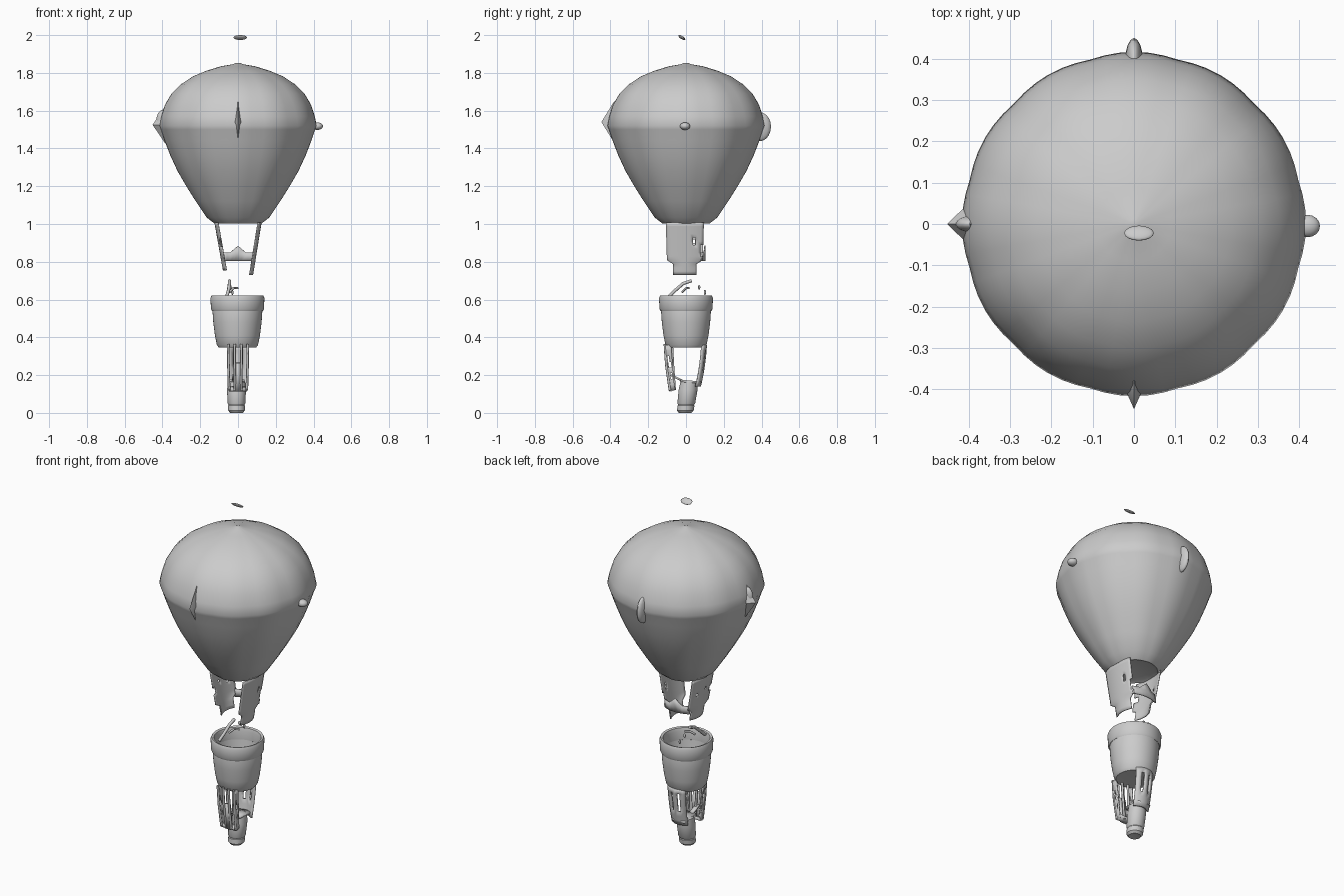
import bpy, bmesh
from math import sin, cos, pi, radians

if "Cube" in bpy.data.objects:
    bpy.data.objects.remove(bpy.data.objects["Cube"])


def finish(bm, name, thick=0, angle=35):
    bmesh.ops.remove_doubles(bm, verts=bm.verts, dist=1e-5)
    bmesh.ops.recalc_face_normals(bm, faces=bm.faces)
    me = bpy.data.meshes.new(name)
    bm.to_mesh(me)
    bm.free()
    ob = bpy.data.objects.new(name, me)
    bpy.context.collection.objects.link(ob)
    if thick:
        m = ob.modifiers.new("thickness", 'SOLIDIFY')
        m.thickness, m.offset = thick, 0
    bpy.ops.object.select_all(action='DESELECT')
    ob.select_set(True)
    bpy.context.view_layer.objects.active = ob
    bpy.ops.object.shade_smooth_by_angle(angle=radians(angle))
    return ob


def lathe(name, profile, segs=48, gore=0, cx=0, cy=0, lean=0):
    """Revolve (radius, z) points; gore adds soft seams, lean shears in y."""
    bm = bmesh.new()
    rings = []
    for r, z in profile:
        ring = []
        for i in range(segs):
            a = 2 * pi * i / segs
            k = r * (1 + gore * (abs(cos(6 * a)) - 0.5))
            ring.append(bm.verts.new((cx + k * cos(a), cy + lean * z + k * sin(a), z)))
        rings.append(ring)
    for lo, hi in zip(rings, rings[1:]):
        for i in range(segs):
            j = (i + 1) % segs
            bm.faces.new((lo[i], lo[j], hi[j], hi[i]))
    bmesh.ops.dissolve_degenerate(bm, dist=1e-6, edges=bm.edges)
    return finish(bm, name)


def sheet(name, fn, nu, nv, holes=(), thick=0.006):
    """Thin curved sheet from fn(u, v), with listed cells left open."""
    bm = bmesh.new()
    g = [[bm.verts.new(fn(2 * i / nu - 1, j / nv)) for i in range(nu + 1)]
         for j in range(nv + 1)]
    for j in range(nv):
        for i in range(nu):
            if (i, j) not in holes:
                bm.faces.new((g[j][i], g[j][i + 1], g[j + 1][i + 1], g[j + 1][i]))
    return finish(bm, name, thick)


def blob(name, loc, size, rot=0, segs=16, rings=10):
    bm = bmesh.new()
    bmesh.ops.create_uvsphere(bm, u_segments=segs, v_segments=rings, radius=1)
    bmesh.ops.scale(bm, vec=size, verts=bm.verts)
    ob = finish(bm, name, angle=50)
    ob.location = loc
    ob.rotation_euler.x = rot
    return ob


def rod(name, pts, r=0.007):
    cu = bpy.data.curves.new(name, 'CURVE')
    cu.dimensions = '3D'
    cu.bevel_depth, cu.bevel_resolution, cu.use_fill_caps = r, 1, True
    sp = cu.splines.new('POLY')
    sp.points.add(len(pts) - 1)
    for p, c in zip(sp.points, pts):
        p.co = (*c, 1)
    ob = bpy.data.objects.new(name, cu)
    bpy.context.collection.objects.link(ob)


# Envelope with soft seams and a widest-point crease
lathe("envelope", [(0, 1.015), (0.105, 1.01), (0.125, 1.003), (0.165, 1.035), (0.222, 1.12),
                   (0.272, 1.2), (0.318, 1.28), (0.355, 1.36), (0.386, 1.44), (0.406, 1.5),
                   (0.414, 1.52), (0.404, 1.57), (0.385, 1.63), (0.35, 1.69), (0.3, 1.74),
                   (0.236, 1.782), (0.165, 1.812), (0.09, 1.835), (0.03, 1.845),
                   (0.012, 1.852), (0, 1.853)], segs=72, gore=0.012)

# Ornaments around the envelope: pointed fins and a knob
blob("left_ornament", (-0.385, 0.0, 1.525), (0.067, 0.065, 0.1), segs=4, rings=2)
blob("left_upper_fin", (-0.395, 0.0, 1.55), (0.037, 0.02, 0.055))
blob("back_ornament", (0, 0.39, 1.515), (0.022, 0.06, 0.077))
blob("front_ornament", (0, -0.38, 1.54), (0.03, 0.068, 0.11), segs=4, rings=2)
blob("right_ornament", (0.42, -0.005, 1.518), (0.03, 0.027, 0.02))

# Floating top disc
blob("top_disc", (0.012, -0.022, 1.987), (0.036, 0.021, 0.008), radians(-33))


# Torn skirt: two side flaps and a strip across the back
def flap(side):
    def fn(u, v):
        half = (0.1 if v < 0.77 else 0.066) * (1 - 0.08 * v)
        z = 1.008 - 0.278 * v + (0.025 * v if side < 0 else 0)
        return (side * (0.122 - 0.045 * v - 0.016 * u * u), u * half - 0.006, z)
    return fn


sheet("right_flap", flap(1), 14, 14, {(10, 4), (10, 5), (13, 6), (13, 7), (13, 8)})
sheet("left_flap", flap(-1), 14, 14, {(0, 5), (0, 6), (1, 5), (1, 6), (5, 4), (10, 5)})
sheet("skirt_strip",
      lambda u, v: (0.08 * u, 0.1 - 0.02 * u * u,
                    0.805 + v * (0.045 + 0.035 * max(0, 1 - 2 * abs(u)))), 8, 2)

# Hollow basket with thick rolled rim
lathe("basket", [(0, 0.352), (0.098, 0.345), (0.109, 0.36), (0.119, 0.41), (0.128, 0.48),
                 (0.132, 0.54), (0.125, 0.575), (0.115, 0.5), (0.1, 0.4), (0, 0.39)], cx=-0.003)
lathe("basket_rim", [(0.12, 0.55), (0.135, 0.54), (0.14, 0.55), (0.143, 0.608),
                     (0.137, 0.622), (0.125, 0.618), (0.12, 0.6), (0.12, 0.55)], cx=-0.003)

# Loose straps above the basket
rod("long_strap", [(-0.06, -0.09, 0.615), (-0.05, -0.055, 0.65),
                   (-0.045, -0.015, 0.685), (-0.045, 0.03, 0.7)], 0.009)
rod("short_strap", [(-0.045, -0.02, 0.64), (-0.025, 0.0, 0.66), (0.0, 0.015, 0.66)], 0.006)
blob("strap_scrap", (-0.04, 0.07, 0.665), (0.007, 0.006, 0.012))
blob("low_scrap", (-0.03, 0.1, 0.638), (0.006, 0.006, 0.014))

# Hanging frame: front struts, side webs and a torn back panel
for x in (-0.052, -0.018, 0.018, 0.052):
    rod("front_strut", [(x, -0.112, 0.365), (x * 0.97, -0.104, 0.25), (x * 0.9, -0.085, 0.12)])
for s in (-1, 1):
    sheet("front_side_web",
          lambda u, v: (s * (0.054 - 0.008 * v), -0.095 + 0.02 * v + 0.016 * u, 0.36 - 0.24 * v),
          4, 8, {(1, 2), (1, 3), (2, 3), (2, 5)}, 0.008)
    rod("inner_strut", [(s * 0.02, -0.075, 0.355), (s * 0.018, -0.068, 0.23), (s * 0.016, -0.06, 0.12)])
sheet("back_panel", lambda u, v: (0.056 * u * (1 - 0.1 * v), 0.106 - 0.012 * v - 0.02 * v * v
                                  - 0.022 * u * u, 0.36 - 0.22 * v),
      8, 8, {(2, 1), (2, 2), (2, 3), (5, 1), (5, 2), (5, 3), (5, 4), (2, 4)}, 0.01)
sheet("front_paddle", lambda u, v: (0.02 * u, -0.084 - 0.015 * v, 0.115 + 0.15 * v), 2, 2, thick=0.012)
sheet("front_foot", lambda u, v: (0.048 * u, -0.085 + 0.03 * v, 0.12 + 0.012 * v), 2, 2, thick=0.016)
sheet("cup_bracket", lambda u, v: (0.04 * u - 0.005, -0.03 + 0.11 * v, 0.17 - 0.01 * v),
      2, 2, thick=0.012)
sheet("front_bracket", lambda u, v: (0.012 * u - 0.02, -0.08 + 0.06 * v, 0.2 - 0.03 * v),
      2, 2, thick=0.01)

# Leaning cup at the bottom
lathe("bottom_cup", [(0, 0.006), (0.033, 0.0), (0.044, 0.012), (0.045, 0.038), (0.042, 0.042),
                     (0.047, 0.05), (0.05, 0.12), (0.046, 0.165), (0.038, 0.17), (0, 0.16)],
      segs=24, cx=-0.008, cy=-0.005, lean=0.13)
